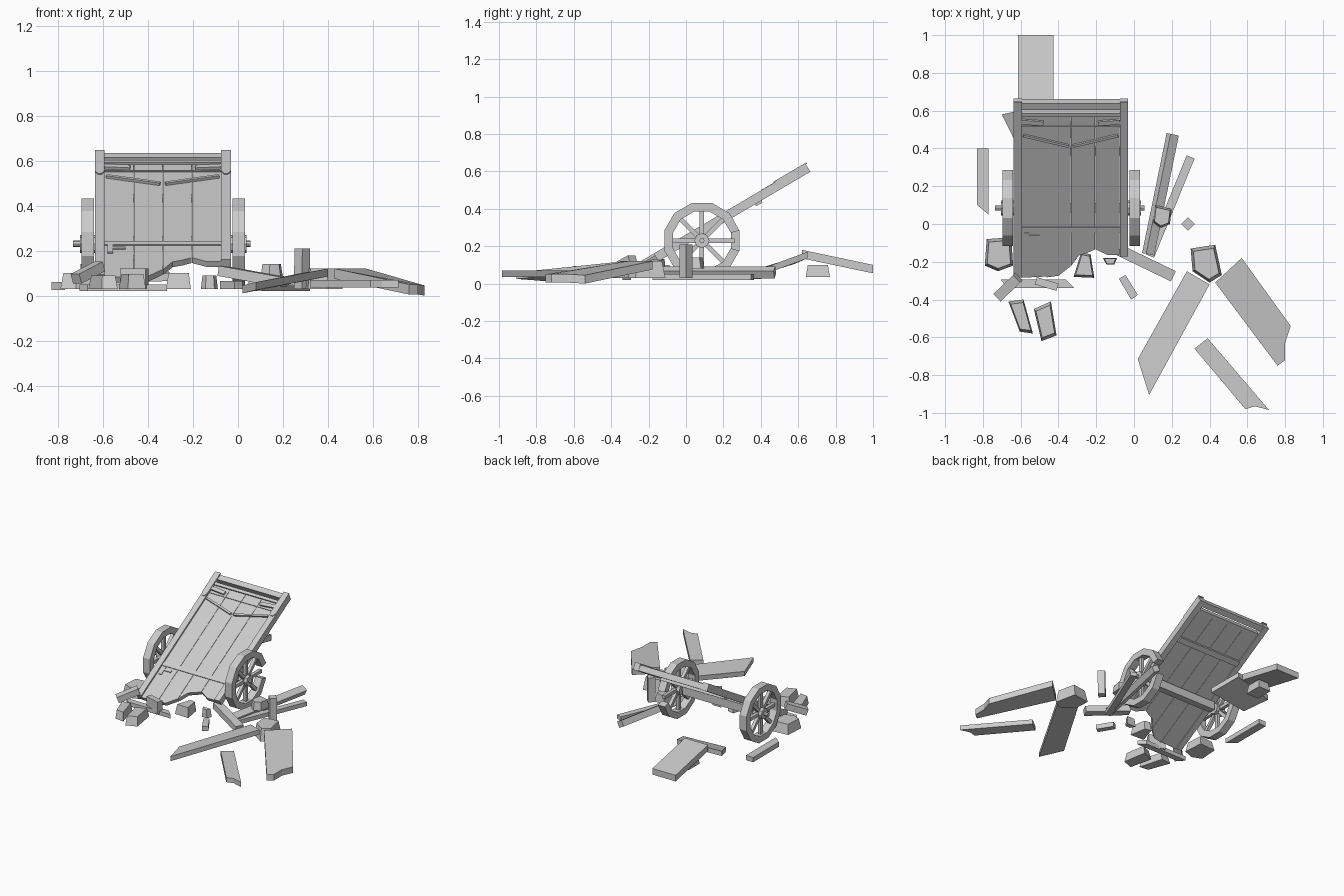
import bpy, bmesh, math
from mathutils import Matrix, Vector

cube = bpy.data.objects.get("Cube")
if cube:
    bpy.data.objects.remove(cube, do_unlink=True)

grey = bpy.data.materials.new("weathered_grey")
grey.use_nodes = True
grey.diffuse_color = (.6, .6, .6, 1)
grey.node_tree.nodes["Principled BSDF"].inputs["Base Color"].default_value = (.6, .6, .6, 1)

LEVEL = Matrix.Identity(4)
TILT = Matrix.Translation((0, 0, .262)) @ Matrix.Rotation(math.radians(30.5), 4, 'X')


def add_prism(bm, outline, thickness, matrix=LEVEL, taper=1):
    """Extrude an outline of (x, y, top height) downwards."""
    top = [Vector(point) for point in outline]
    middle = sum(top, Vector()) / len(top)
    low = [bm.verts.new(matrix @ (p - Vector((0, 0, thickness)))) for p in top]
    high = []
    for p in top:
        inner = middle + (p - middle) * taper
        high.append(bm.verts.new(matrix @ Vector((inner.x, inner.y, p.z))))
    bm.faces.new(high)
    bm.faces.new(list(reversed(low)))
    for i in range(len(top)):
        j = (i + 1) % len(top)
        bm.faces.new((low[i], low[j], high[j], high[i]))


def finish(name, bm):
    bmesh.ops.recalc_face_normals(bm, faces=bm.faces[:])
    mesh = bpy.data.meshes.new(name)
    bm.to_mesh(mesh)
    bm.free()
    mesh.materials.append(grey)
    part = bpy.data.objects.new(name, mesh)
    bpy.context.collection.objects.link(part)
    return part


def slab(name, outline, thickness, matrix=LEVEL, taper=1):
    bm = bmesh.new()
    add_prism(bm, outline, thickness, matrix, taper)
    return finish(name, bm)


def flat(points, height):
    return [(x, y, height) for x, y in points]


def box(name, xs, ys, zs, matrix=LEVEL):
    corners = [(xs[0], ys[0]), (xs[1], ys[0]), (xs[1], ys[1]), (xs[0], ys[1])]
    return slab(name, flat(corners, zs[1]), zs[1] - zs[0], matrix)


def bar(name, start, end, width, height, matrix=LEVEL, roll=0):
    """Box-shaped beam whose centre line joins two points."""
    start, end = Vector(start), Vector(end)
    along = (end - start).normalized()
    side = along.cross(Vector((0, 0, 1))).normalized()
    frame = Matrix((side, along, side.cross(along))).transposed().to_4x4()
    frame = matrix @ Matrix.Translation(start) @ frame @ Matrix.Rotation(roll, 4, 'Y')
    half = width / 2
    return box(name, (-half, half), (0, (end - start).length), (-height / 2, height / 2), frame)


def cylinder(name, radius, xs, y, z, sides):
    bm = bmesh.new()
    spin = Matrix.Translation(((xs[0] + xs[1]) / 2, y, z)) @ Matrix.Rotation(math.pi / 2, 4, 'Y')
    bmesh.ops.create_cone(bm, cap_ends=True, segments=sides, radius1=radius, radius2=radius,
                          depth=xs[1] - xs[0], matrix=spin)
    return finish(name, bm)


# Tilted bed: side rails, with the left one snapped shorter
for side, x, foot in (("right", -.615, -.33), ("left", -.053, -.2)):
    box(side + "_rail", (x - .022, x + .022), (foot, .743), (-.048, 0), TILT)
    cap = [(x - .022, .75), (x - .022, .57), (x - .008, .545), (x + .008, .545),
           (x + .022, .57), (x + .022, .75)]
    slab(side + "_rail_cap", flat(cap, .006), .008, TILT)

# Deck planks with a broken lower edge
planks = (
    (-.595, -.463, (-.337, -.33)),
    (-.463, -.335, (-.335, -.325, -.267)),
    (-.335, -.205, (-.267, -.2, -.185, -.163)),
    (-.205, -.075, (-.163, -.197, -.197)),
)
for number, (left, right, breaks) in enumerate(planks):
    left, right = left + .001, right - .001
    step = (right - left) / (len(breaks) - 1)
    edge = [(left + step * i, y) for i, y in enumerate(breaks)]
    slab(f"deck_plank_{number}", flat(edge + [(right, .673), (left, .673)], -.012), .028, TILT)

# Cross members of the bed
DECK = (-.595, -.075)
box("top_bar", DECK, (.7, .74), (-.045, -.003), TILT)
box("upper_cross_bar", DECK, (.655, .677), (-.045, -.002), TILT)
box("upper_batten", DECK, (.588, .596), (-.014, -.007), TILT)
box("lower_batten", DECK, (-.055, -.025), (-.014, -.007), TILT)
box("under_batten", DECK, (.4, .44), (-.06, -.038), TILT)
MIDDLE = -.335
for side in (-1, 1):
    bar("diagonal_slat", (MIDDLE + side * .25, .54, -.006), (MIDDLE + side * .012, .475, -.006),
        .014, .014, TILT)
    bar("corner_lug", (MIDDLE + side * .26, .625, -.006), (MIDDLE + side * .145, .615, -.006),
        .026, .014, TILT)
box("latch_bar", (-.58, -.5), (-.09, -.075), (-.014, -.006), TILT)
box("latch_plate", (-.58, -.555), (-.125, -.06), (-.014, -.006), TILT)

# Axle and wheels
HUB_Y, HUB_Z = .085, .23
cylinder("axle", .014, (-.735, .055), HUB_Y, HUB_Z, 8)
box("axle_beam", (-.62, -.05), (HUB_Y - .025, HUB_Y + .025), (.205, .265))


def wheel(name, x, missing):
    turn = Matrix(((0, 0, 1), (1, 0, 0), (0, 1, 0))).to_4x4()
    turn = Matrix.Translation((x, HUB_Y, HUB_Z)) @ turn
    bm = bmesh.new()
    for i in range(12):
        if i in missing:
            continue
        first, last = (math.radians(30 * k - 15) for k in (i, i + 1))
        corners = [(r * math.cos(a), r * math.sin(a), .028)
                   for r, a in ((.16, first), (.208, first), (.208, last), (.16, last))]
        add_prism(bm, corners, .056, turn)
    finish(name + "_rim", bm)
    for i in range(8):
        a = math.radians(45 * i)
        ray = Vector((math.cos(a), math.sin(a), 0))
        bar(name + "_spoke", ray * .02, ray * .175, .024, .024, turn)
    cylinder(name + "_hub", .04, (x - .035, x + .035), HUB_Y, HUB_Z, 8)


wheel("right_wheel", -.668, ())
wheel("left_wheel", .003, (0,))

# Loose panels lying around the wreck
slab("back_panel", [(-.615, .62, .18), (-.425, .62, .18), (-.425, 1, .1), (-.615, 1, .1)], .045)
slab("leaning_panel", [(-.7, .58, .14), (-.62, .42, .09), (-.3, .46, .1), (-.38, .65, .17)], .035)
slab("front_panel", [(.28, -.25, .1), (.02, -.715, .045), (.08, -.905, .06), (.4, -.32, .12)], .035)
slab("side_panel", [(.57, -.18, .12), (.43, -.31, .12), (.76, -.75, .05), (.8, -.72, .05),
                    (.8, -.63, .05), (.83, -.54, .045)], .045)
slab("front_strip", flat([(.32, -.66), (.59, -.98), (.64, -.965), (.715, -.985), (.39, -.605)],
                         .07), .035)
slab("side_strip", flat([(-.83, .4), (-.83, .1), (-.77, .05), (-.77, .4)], .06), .035)
slab("small_strip", flat([(-.08, -.29), (-.015, -.4), (.02, -.375), (-.045, -.27)], .065), .035)
slab("flat_strip", flat([(-.705, -.295), (-.67, -.34), (-.315, -.34), (-.36, -.295)], .05), .03)

# Fallen beams
bar("long_beam", (.075, -.16, .06), (.205, .475, .06), .05, .045, roll=.5)
bar("thin_beam", (.085, -.17, .035), (.3, .355, .035), .045, .03)
bar("broken_rail", (-.075, -.14, .11), (.205, -.275, .06), .06, .045)
bar("short_beam", (-.72, -.385, .075), (-.615, -.285, .13), .055, .045)
bar("snapped_end", (-.52, -.3, .075), (-.405, -.335, .075), .04, .09)
bar("standing_post", (.285, 0, .03), (.286, 0, .21), .05, .05, roll=math.pi / 4)

# Rubble chunks
chunks = {
    "corner_chunk": ([(.3, -.13), (.43, -.11), (.465, -.27), (.4, -.31), (.31, -.25)], .12, .09),
    "wheel_chunk": ([(-.78, -.08), (-.65, -.07), (-.64, -.22), (-.72, -.25), (-.79, -.22)], .1, .07),
    "front_chunk": ([(-.665, -.41), (-.585, -.4), (-.535, -.58), (-.605, -.57)], .09, .06),
    "middle_chunk": ([(-.53, -.45), (-.44, -.41), (-.41, -.59), (-.49, -.62)], .095, .065),
    "deck_chunk": ([(-.32, -.28), (-.28, -.15), (-.23, -.16), (-.21, -.285)], .1, .07),
    "rail_chunk": ([(-.165, -.18), (-.145, -.215), (-.105, -.215), (-.09, -.18)], .09, .06),
    "beam_chunk": ([(.11, .1), (.1, .01), (.14, -.02), (.19, .0), (.2, .08)], .14, .06),
    "back_chunk": ([(-.56, .64), (-.46, .64), (-.46, .77), (-.56, .77)], .1, .065),
}
for name, (points, height, thickness) in chunks.items():
    slab(name, flat(points, height), thickness, taper=.82)
